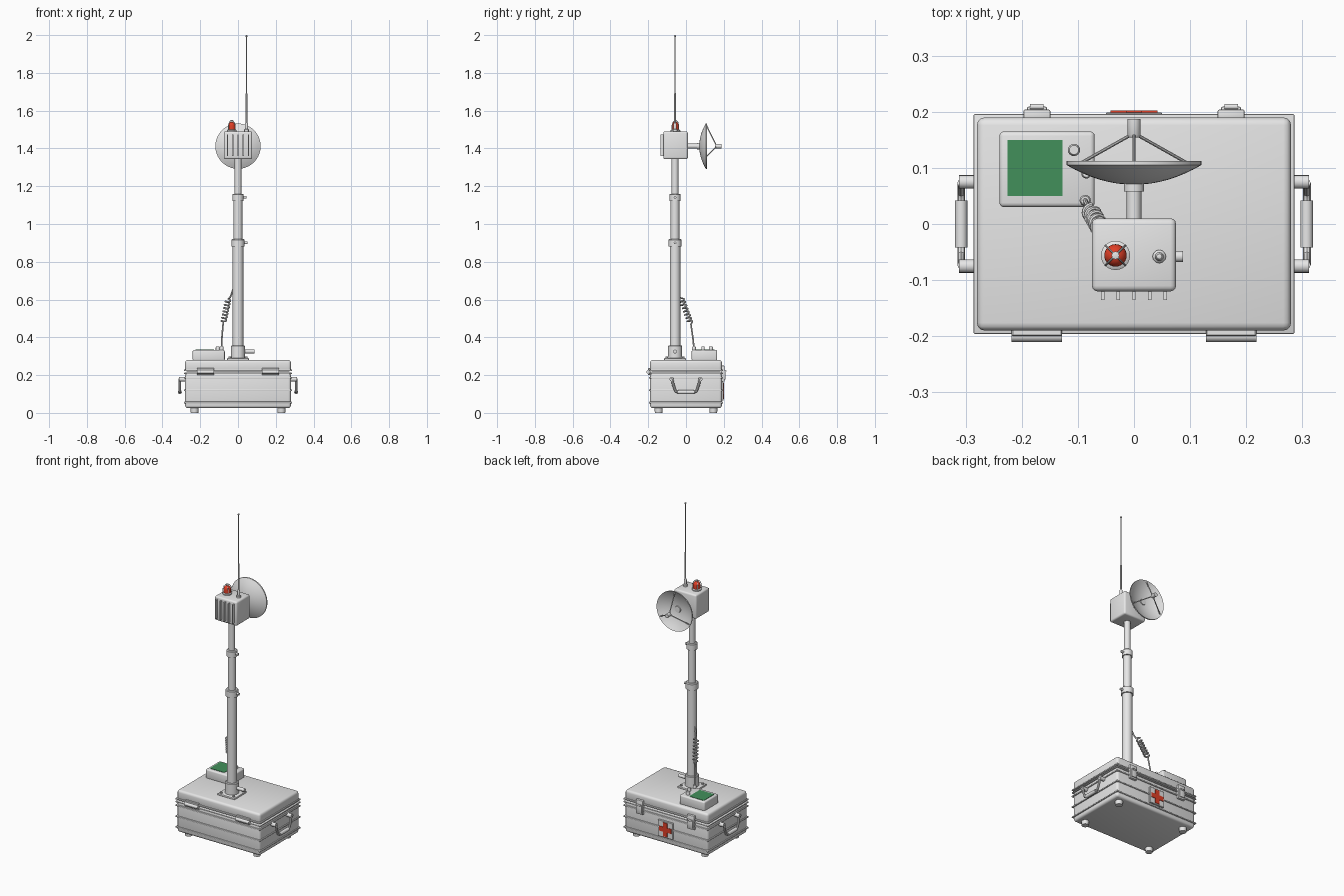
import bpy, bmesh, math
from mathutils import Vector, Matrix

if "Cube" in bpy.data.objects:
    bpy.data.objects.remove(bpy.data.objects["Cube"])


def material(name, rgb):
    m = bpy.data.materials.new(name)
    m.diffuse_color = (*rgb, 1)
    m.use_nodes = True
    m.node_tree.nodes["Principled BSDF"].inputs["Base Color"].default_value = m.diffuse_color
    return m


GREY = material("light grey", (0.8, 0.8, 0.8))
RED = material("signal red", (0.75, 0.05, 0.02))
GREEN = material("screen green", (0.055, 0.28, 0.105))


def finish(name, bm, mat):
    bmesh.ops.recalc_face_normals(bm, faces=bm.faces)
    me = bpy.data.meshes.new(name)
    bm.to_mesh(me)
    bm.free()
    me.materials.append(mat)
    ob = bpy.data.objects.new(name, me)
    bpy.context.collection.objects.link(ob)
    bpy.ops.object.select_all(action='DESELECT')
    ob.select_set(True)
    bpy.context.view_layer.objects.active = ob
    bpy.ops.object.shade_smooth_by_angle(angle=math.radians(35))
    return ob


def box(name, lo, hi, bevel=0.0, mat=GREY, seg=3):
    bm = bmesh.new()
    lo, hi = Vector(lo), Vector(hi)
    bmesh.ops.create_cube(bm, size=1, matrix=Matrix.Translation((lo + hi) / 2) @ Matrix.Diagonal((*(hi - lo), 1)))
    if bevel:
        bmesh.ops.bevel(bm, geom=bm.edges[:], offset=bevel, segments=seg, profile=0.5, affect='EDGES')
    return finish(name, bm, mat)


def lathe(name, profile, origin, axis=(0, 0, 1), mat=GREY, n=24):
    """Spin (radius, height) points around an axis through origin."""
    bm = bmesh.new()
    rot = Vector((0, 0, 1)).rotation_difference(Vector(axis)).to_matrix()
    rings = []
    for r, h in profile:
        k = 1 if r == 0 else n
        rings.append([bm.verts.new(Vector(origin) + rot @ Vector(
            (r * math.cos(i * math.tau / n), r * math.sin(i * math.tau / n), h))) for i in range(k)])
    for a, b in zip(rings, rings[1:]):
        for i in range(n):
            quad = [a[i % len(a)], a[(i + 1) % len(a)], b[(i + 1) % len(b)], b[i % len(b)]]
            bm.faces.new(list(dict.fromkeys(quad)))
    return finish(name, bm, mat)


def rod(name, a, b, r, r2=None, mat=GREY, n=16):
    d = Vector(b) - Vector(a)
    return lathe(name, [(0, 0), (r, 0), (r if r2 is None else r2, d.length), (0, d.length)], a, d.normalized(), mat, n)


def wire(name, pts, r, mat=GREY):
    """Round wire along a polyline."""
    cu = bpy.data.curves.new(name, 'CURVE')
    cu.dimensions = '3D'
    cu.bevel_depth, cu.bevel_resolution, cu.use_fill_caps = r, 2, True
    sp = cu.splines.new('POLY')
    sp.points.add(len(pts) - 1)
    for p, q in zip(sp.points, pts):
        p.co = (*q, 1)
    tmp = bpy.data.objects.new(name, cu)
    bpy.context.collection.objects.link(tmp)
    bm = bmesh.new()
    me = tmp.evaluated_get(bpy.context.evaluated_depsgraph_get()).to_mesh()
    bm.from_mesh(me)
    bpy.data.objects.remove(tmp)
    return finish(name, bm, mat)


# Case: body, lid, ribs and feet
box("case_body", (-.28, -.19, .025), (.28, .19, .215), .014)
box("case_lid", (-.28, -.19, .218), (.28, .19, .28), .014)
for z, h in ((.05, .009), (.115, .009), (.182, .009), (.205, .008), (.222, .009)):
    box("case_rib", (-.286, -.196, z), (.286, .196, z + h), .003, seg=2)
for x in (-.23, .23):
    for y in (-.145, .145):
        rod("foot", (x, y, 0), (x, y, .03), .02, .022, n=20)

# Latches at the back, hinges at the front, carrying handles at the sides
for s in (-1, 1):
    x = .173 * s
    box("latch_plate", (x - .024, .185, .165), (x + .024, .204, .25), .003, seg=2)
    box("latch_lever", (x - .018, .2, .175), (x + .018, .209, .225), .003, seg=2)
    rod("latch_pin", (x - .012, .209, .222), (x + .012, .209, .222), .005)
    box("hinge_leaf", (x - .045, -.2, .2), (x + .045, -.188, .238), .002, seg=1)
    rod("hinge_barrel", (x - .045, -.2, .217), (x + .045, -.2, .217), .01)
    hx = .308 * s
    for t in (-1, 1):
        rod("handle_mount", (.278 * s, .075 * t, .178), (.312 * s, .075 * t, .178), .012)
    wire("handle_bar", [(hx, -.073, .182), (hx, -.068, .15), (hx, -.055, .115), (hx, -.045, .11),
                        (hx, .045, .11), (hx, .055, .115), (hx, .068, .15), (hx, .073, .182)], .007)
    rod("handle_grip", (hx, -.042, .11), (hx, .042, .11), .011)

# Medical cross plate
box("cross_plate", (-.05, .188, .065), (.05, .199, .165), .002, seg=1)
box("cross_bar", (-.042, .195, .101), (.042, .202, .129), 0, RED)
box("cross_post", (-.014, .195, .073), (.014, .2021, .157), 0, RED)

# Control box with screen and knobs
box("control_box", (-.24, .03, .275), (-.07, .165, .333), .008)
box("screen", (-.225, .05, .33), (-.127, .15, .335), 0, GREEN)
for x, y, r in ((-.107, .132, .011), (-.085, .09, .009), (-.087, .042, .01)):
    lathe("knob", [(0, 0), (r, 0), (r, .015), (r * .75, .02), (0, .02)], (x, y, .332), n=16)

# Telescopic mast
MY = -.058
box("mast_base", (-.058, MY - .058, .278), (.058, MY + .058, .29), .004, seg=2)
for x in (-.043, .043):
    for y in (-.043, .043):
        rod("base_bolt", (x, MY + y, .288), (x, MY + y, .298), .008, n=6)
for name, r, z0, z1 in (("mast_lower", .028, .285, .885), ("mast_middle", .023, .88, 1.13), ("mast_upper", .018, 1.12, 1.36)):
    rod(name, (0, MY, z0), (0, MY, z1), r, n=32)
for r, z0, z1 in ((.038, .285, .357), (.035, .88, .92), (.03, 1.122, 1.16)):
    lathe("mast_collar", [(0, 0), (r, 0), (r, z1 - z0 - .004), (r - .004, z1 - z0), (0, z1 - z0)], (0, MY, z0), n=32)
    rod("clamp_screw", (r - .01, MY, (z0 + z1) / 2), (r + .014, MY, (z0 + z1) / 2), .007)
rod("lock_handle", (.03, MY, .325), (.087, MY, .325), .01)

# Coiled cable from control box to mast
pts = [(-.087, .042, .345), (-.085, .036, .40), (-.079, .026, .47)]
a, b = Vector((-.077, .022, .48)), Vector((-.052, -.022, .60))
d = (b - a).normalized()
u = d.cross(Vector((1, 0, 0))).normalized()
v = d.cross(u)
N, TURNS = 112, 7
for i in range(N + 1):
    w = math.tau * TURNS * i / N
    pts.append(a.lerp(b, i / N) + (u * math.cos(w) + v * math.sin(w)) * .013)
pts += [(-.042, -.035, .61), (-.034, -.043, .63), (-.026, -.05, .655)]
wire("coiled_cable", pts, .0045)

# Head box with cooling fins
box("head_box", (-.075, -.12, 1.343), (.075, .01, 1.49), .01)
for i in range(-2, 3):
    box("cooling_fin", (.028 * i - .003, -.135, 1.36), (.028 * i + .003, -.115, 1.475))

# Warning beacon with wire cage
BX, BY = -.033, -.056
lathe("beacon_base", [(0, 0), (.026, 0), (.026, .008), (.02, .012), (0, .012)], (BX, BY, 1.488))
dome = [(.02 * math.cos(t * math.pi / 12), .024 + .02 * math.sin(t * math.pi / 12)) for t in range(6)]
lathe("beacon_lamp", [(0, 0), (.02, 0)] + dome + [(0, .044)], (BX, BY, 1.497), mat=RED)
for k in range(4):
    c, s = math.cos(math.pi / 4 + k * math.pi / 2), math.sin(math.pi / 4 + k * math.pi / 2)
    wire("beacon_cage", [(BX + c * r, BY + s * r, z) for r, z in
                         ((.025, 1.49), (.025, 1.523), (.019, 1.538), (.01, 1.546), (0, 1.548))], .0018)
lathe("beacon_cap", [(0, 0), (.007, 0), (.007, .006), (0, .008)], (BX, BY, 1.543), n=12)

# Whip antenna
lathe("antenna", [(0, 0), (.012, 0), (.012, .012), (.008, .016), (.008, .04), (.0045, .05), (.0045, .2), (.003, .21),
                  (.0025, .502), (.005, .504), (.005, .51), (0, .512)], (.045, MY, 1.488), n=12)

# Dish on its arm, with feed horn and three struts
DZ = 1.412
rod("dish_arm", (0, 0, DZ), (0, .075, DZ), .013, n=20)
rod("dish_hub", (0, .058, DZ), (0, .08, DZ), .018, n=20)
R = .12
front = [(R * i / 8, .076 + .036 * (i / 8) ** 2) for i in range(9)]
back = [(R * i / 8, .07 + .035 * (i / 8) ** 2) for i in range(8, -1, -1)]
lathe("dish", front + back, (0, 0, DZ), (0, 1, 0), n=40)
lathe("dish_centre", [(0, 0), (.02, 0), (.018, .008), (0, .008)], (0, .074, DZ), (0, 1, 0))
lathe("feed_horn", [(0, 0), (.009, 0), (.012, .005), (.012, .033), (0, .033)], (0, .154, DZ), (0, 1, 0), n=16)
for k in range(3):
    w = math.pi / 2 + k * math.tau / 3
    rod("feed_strut", (.113 * math.cos(w), .107, DZ + .113 * math.sin(w)), (0, .162, DZ), .003, n=8)
